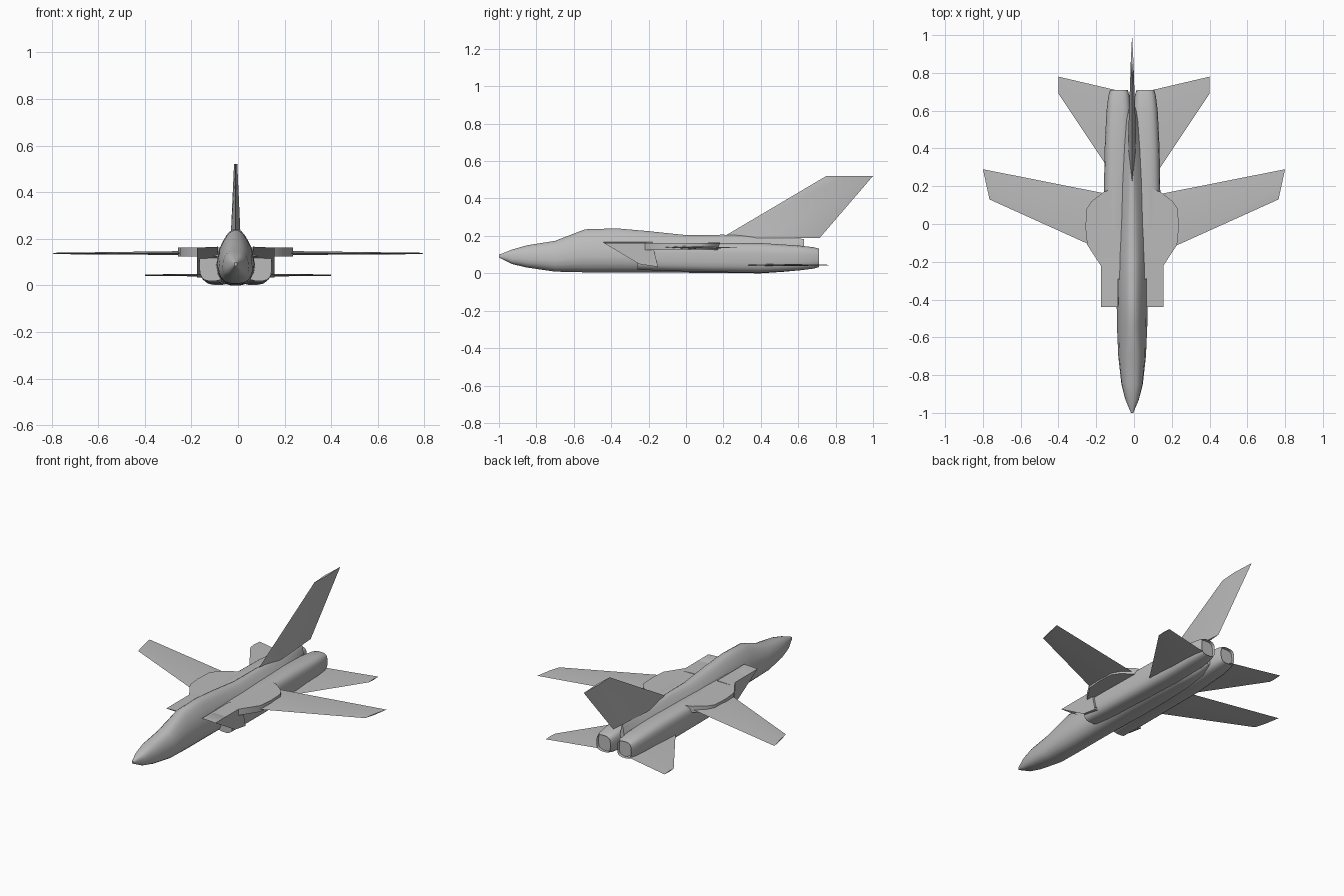
import bpy, bmesh, math
from mathutils import Vector

cube = bpy.data.objects.get("Cube")
if cube:
    bpy.data.objects.remove(cube, do_unlink=True)

CX = -0.01  # centre line of the airframe

grey = bpy.data.materials.new("airframe grey")
grey.use_nodes = True
grey.diffuse_color = (0.5, 0.5, 0.5, 1)
grey.node_tree.nodes["Principled BSDF"].inputs["Base Color"].default_value = (0.5, 0.5, 0.5, 1)


def finish(name, bm, angle=35):
    bmesh.ops.recalc_face_normals(bm, faces=bm.faces)
    mesh = bpy.data.meshes.new(name)
    bm.to_mesh(mesh)
    bm.free()
    mesh.materials.append(grey)
    obj = bpy.data.objects.new(name, mesh)
    bpy.context.collection.objects.link(obj)
    bpy.ops.object.select_all(action="DESELECT")
    bpy.context.view_layer.objects.active = obj
    obj.select_set(True)
    bpy.ops.object.shade_smooth_by_angle(angle=math.radians(angle))
    return obj


def bridge(bm, rings):
    """Skin a list of point rings and cap both ends."""
    loops = [[bm.verts.new(p) for p in ring] for ring in rings]
    n = len(loops[0])
    for a, b in zip(loops, loops[1:]):
        for i in range(n):
            j = (i + 1) % n
            bm.faces.new((a[i], a[j], b[j], b[i]))
    first = bm.faces.new(loops[0])
    last = bm.faces.new(loops[-1])
    return first, last


def section(x, y, low, high, half, taper, power, n=20):
    """Rounded box ring, narrowed toward its top by taper."""
    ring = []
    for i in range(n):
        a = 2 * math.pi * (i + 0.5) / n
        c, s = math.cos(a), math.sin(a)
        u = math.copysign(abs(c) ** (2 / power), c)
        v = math.copysign(abs(s) ** (2 / power), s)
        u *= 1 - taper * max(v, 0)
        ring.append((x + half * u, y, (low + high) / 2 + v * (high - low) / 2))
    return ring


def blade(name, root_le, root_te, tip_le, tip_te, normal, root_t, tip_t):
    """Diamond-section flying surface."""
    normal = Vector(normal)
    rings = []
    for le, te, t in ((root_le, root_te, root_t), (tip_le, tip_te, tip_t)):
        le, te = Vector(le), Vector(te)
        mid = le.lerp(te, 0.45)
        rings.append([le, mid + normal * t, te, mid - normal * t])
    bm = bmesh.new()
    bridge(bm, rings)
    return finish(name, bm)


# Fuselage: y, bottom, top, half width, top taper
stations = [
    (-1.0, 0.09, 0.105, 0.006, 0.0), (-0.93, 0.055, 0.133, 0.036, 0.1),
    (-0.85, 0.036, 0.156, 0.057, 0.2), (-0.7, 0.014, 0.18, 0.074, 0.3),
    (-0.54, 0.01, 0.242, 0.081, 0.5), (-0.37, 0.01, 0.247, 0.083, 0.5),
    (-0.2, 0.01, 0.232, 0.085, 0.5), (0.0, 0.008, 0.211, 0.09, 0.6),
    (0.2, 0.006, 0.213, 0.09, 0.7), (0.4, 0.005, 0.205, 0.08, 0.75),
    (0.55, 0.015, 0.197, 0.05, 0.75), (0.63, 0.04, 0.19, 0.015, 0.6),
]
bm = bmesh.new()
bridge(bm, [section(CX, y, lo, hi, w, t, 2.8) for y, lo, hi, w, t in stations])
finish("fuselage", bm)

# Tail fin
blade("tail_fin", (CX, 0.19, 0.195), (CX, 0.715, 0.195),
      (CX, 0.75, 0.526), (CX, 1.0, 0.526), (1, 0, 0), 0.022, 0.007)

for side, label in ((1, "left"), (-1, "right")):
    # Engine nacelle with tapered exhaust end: y, centre, bottom, top, half width
    engine = [
        (-0.26, 0.1, 0.025, 0.165, 0.055), (-0.1, 0.09, 0.018, 0.168, 0.065),
        (0.15, 0.08, 0.012, 0.17, 0.07), (0.4, 0.076, 0.008, 0.168, 0.07),
        (0.6, 0.071, 0.02, 0.155, 0.065), (0.68, 0.07, 0.03, 0.146, 0.056),
        (0.71, 0.07, 0.038, 0.138, 0.047),
    ]
    bm = bmesh.new()
    front, rear = bridge(bm, [section(CX + side * x, y, lo, hi, w, 0, 3.2)
                              for y, x, lo, hi, w in engine])
    # Recessed exhaust
    bmesh.ops.inset_region(bm, faces=[rear], thickness=0.006)
    bmesh.ops.translate(bm, verts=rear.verts, vec=(0, -0.02, 0))
    finish(label + "_engine", bm)

    # Raked intake with a hollow mouth
    inner, outer = CX + side * 0.075, CX + side * 0.166
    rings = [[(inner, yt, 0.172), (outer, yt, 0.168), (outer, yb, zb), (inner, yb, zb)]
             for yt, yb, zb in ((-0.44, -0.25, 0.055), (-0.18, -0.15, 0.04))]
    bm = bmesh.new()
    mouth, back = bridge(bm, rings)
    bmesh.ops.inset_region(bm, faces=[mouth], thickness=0.006)
    bmesh.ops.translate(bm, verts=mouth.verts, vec=(0, 0.1, 0))
    finish(label + "_intake", bm)

    # Wing glove over the engine
    outline = [(0.06, -0.3), (0.166, -0.22), (0.238, -0.11), (0.247, -0.02),
               (0.242, 0.08), (0.215, 0.12), (0.15, 0.17), (0.06, 0.2)]
    bm = bmesh.new()
    bridge(bm, [[(CX + side * x, y, z) for x, y in outline] for z in (0.13, 0.168)])
    finish(label + "_wing_glove", bm)

    # Swept wing
    blade(label + "_wing", (side * 0.2, -0.125, 0.145), (side * 0.12, 0.155, 0.145),
          (side * 0.765, 0.13, 0.143), (side * 0.8, 0.29, 0.143),
          (0, 0, 1), 0.009, 0.003)

    # Tailplane
    blade(label + "_tailplane", (side * 0.1, 0.24, 0.05), (side * 0.1, 0.71, 0.05),
          (side * 0.4, 0.69, 0.05), (side * 0.4, 0.78, 0.05),
          (0, 0, 1), 0.006, 0.003)

# Settle the model on the ground
bpy.context.view_layer.update()
parts = [o for o in bpy.context.collection.objects if o.type == "MESH" and grey.name in o.data.materials]
lowest = min(v.co.z for o in parts for v in o.data.vertices)
for o in parts:
    o.location.z -= lowest
